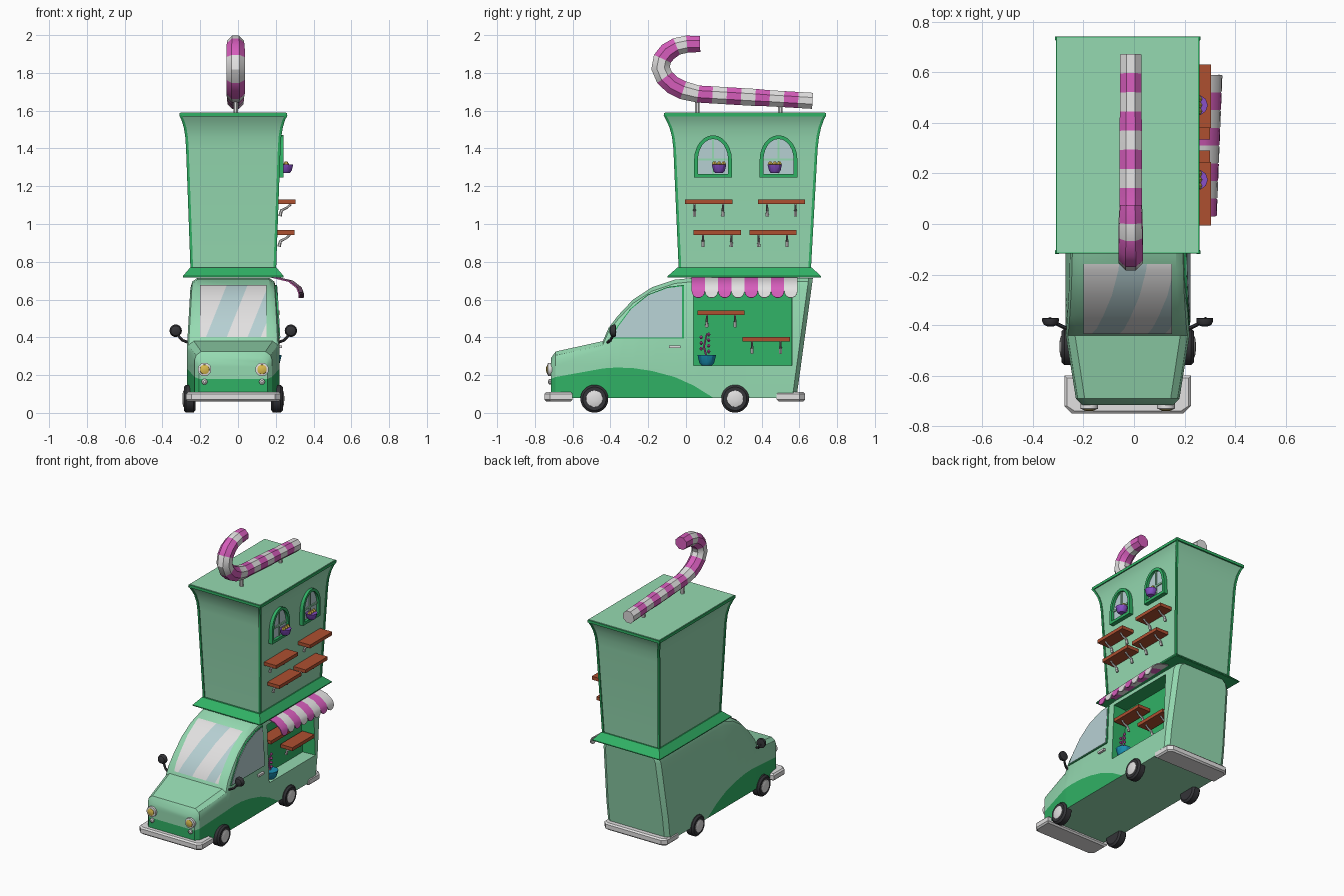
import bpy, bmesh
from math import sin, cos, pi, radians
from mathutils import Vector

if "Cube" in bpy.data.objects:
    bpy.data.objects.remove(bpy.data.objects["Cube"], do_unlink=True)

CX = -0.025  # centre line of the van


def material(name, *rgb):
    m = bpy.data.materials.new(name)
    m.use_nodes = True
    m.diffuse_color = (*rgb, 1)
    m.node_tree.nodes["Principled BSDF"].inputs["Base Color"].default_value = (*rgb, 1)
    return m


MINT = material("mint green", 0.30, 0.70, 0.44)
GREEN = material("leaf green", 0.03, 0.44, 0.13)
PINK = material("candy pink", 0.67, 0.11, 0.50)
WHITE = material("soft white", 0.76, 0.75, 0.75)
GLASS = material("pale blue glass", 0.47, 0.63, 0.65)
BLACK = material("rubber black", 0.035, 0.035, 0.04)
WOOD = material("orange wood", 0.42, 0.08, 0.03)
PURPLE = material("purple", 0.25, 0.08, 0.58)
TEAL = material("teal", 0.01, 0.28, 0.45)
YELLOW = material("yellow", 0.70, 0.50, 0.08)


def make(name, verts, faces, mats, idx=None):
    """Mesh object with outward normals, sharp edges kept above 32 degrees."""
    me = bpy.data.meshes.new(name)
    me.from_pydata(verts, [], faces)
    for m in mats:
        me.materials.append(m)
    bm = bmesh.new()
    bm.from_mesh(me)
    for i, f in enumerate(bm.faces):
        f.smooth = True
        f.material_index = idx[i] if idx else 0
    bmesh.ops.recalc_face_normals(bm, faces=bm.faces)
    for e in bm.edges:
        e.smooth = e.calc_face_angle(pi) < radians(32)
    bm.to_mesh(me)
    bm.free()
    ob = bpy.data.objects.new(name, me)
    bpy.context.scene.collection.objects.link(ob)
    return ob


def loft(name, rings, *mats, idx=lambda i: 0, cap=True):
    n = len(rings[0])
    verts = [p for r in rings for p in r]
    faces, ids = [], []
    for i in range(len(rings) - 1):
        for j in range(n):
            k = (j + 1) % n
            faces.append((i * n + j, i * n + k, (i + 1) * n + k, (i + 1) * n + j))
            ids.append(idx(i))
    if cap:
        faces += [tuple(range(n)), tuple(range(len(verts) - n, len(verts)))]
        ids += [idx(0), idx(len(rings) - 2)]
    return make(name, verts, faces, mats, ids)


def rect(x0, x1, y0, y1, z):
    return [(x0, y0, z), (x1, y0, z), (x1, y1, z), (x0, y1, z)]


def box(name, x0, x1, y0, y1, z0, z1, mat):
    return loft(name, [rect(x0, x1, y0, y1, z0), rect(x0, x1, y0, y1, z1)], mat)


def tube(name, path, radii, *mats, n=12, idx=lambda i: 0):
    path = [Vector(p) for p in path]
    rings = []
    for i, p in enumerate(path):
        t = (path[min(i + 1, len(path) - 1)] - path[max(i - 1, 0)]).normalized()
        u = t.cross((0, 0, 1) if abs(t.x) > 0.9 else (1, 0, 0)).normalized()
        v = t.cross(u)
        r = radii[i]
        rings.append([p + r * (cos(a) * u + sin(a) * v) for a in (2 * pi * (j + 0.5) / n for j in range(n))])
    return loft(name, rings, *mats, idx=idx)


def half_width(y, z):
    taper = 0.02 * min(max((z - 0.35) / 0.35, 0), 1)
    return 0.245 - taper - 0.16 * max(-0.44 - y, 0)


# Van body: stations of (y, roof height, fender paint height)
ST = [(-.715, .29, .18), (-.69, .325, .19), (-.44, .38, .235), (-.41, .45, .238), (-.36, .515, .24),
      (-.28, .6, .237), (-.18, .665, .222), (-.06, .705, .19), (.04, .715, .145), (.14, .715, .083),
      (.56, .715, .083), (.563, .715, .083), (.585, .715, .083)]
LAST = len(ST) - 1
verts, faces, ids = [], [], []
for i, (y, top, paint) in enumerate(ST):
    inset = 0.02 if i == 0 else 0.03 if i == LAST else 0
    zs = [0.08, paint, min(0.25, top - 0.06), min(0.66, top - 0.045), top - 0.02, top]
    half = []
    for k, z in enumerate(zs):
        yy = y + 0.137 * (z - 0.08) if i > LAST - 2 else y
        half.append((half_width(y, z) - inset - (0, 0, 0, 0, .008, .035)[k], yy, z))
    verts += [(CX + w, a, z) for w, a, z in half] + [(CX - w, a, z) for w, a, z in reversed(half)]
    if i < LAST:
        for j in range(12):
            k = (j + 1) % 12
            faces.append((i * 12 + j, i * 12 + k, i * 12 + 12 + k, i * 12 + 12 + j))
            painted = j in (0, 10) and y < 0.1
            ids.append(2 if j == 2 and 0 < y < 0.5 else int(painted))
for base in (0, LAST * 12):
    for k in range(5):
        faces.append((base + k, base + k + 1, base + 10 - k, base + 11 - k))
        ids.append(int(base == 0 and k == 0))
body = make("van_body", verts, faces, [MINT, GREEN, GREEN], ids)

# Serving hatch pressed into the side
bm = bmesh.new()
bm.from_mesh(body.data)
hatch = [f for f in bm.faces if f.material_index == 2]
rim = bmesh.ops.inset_region(bm, faces=hatch, thickness=0.001, depth=-0.1, use_even_offset=True)["faces"]
for f in rim:
    f.normal_update()
    f.material_index = 0 if f.normal.z > 0.7 else 1
    for e in f.edges:
        e.smooth = False
bm.to_mesh(body.data)
bm.free()

# Windscreen with slanted stripes
rows = [(-.432, .398)] + [s[:2] for s in ST[3:7]] + [(-.155, .673)]
pv = [(x, y - 0.004, z + 0.005) for y, z in rows for x in (-0.2, 0.15)]
screen = make("windscreen", pv, [(2 * i, 2 * i + 1, 2 * i + 3, 2 * i + 2) for i in range(len(rows) - 1)],
              [WHITE, GLASS])
bm = bmesh.new()
bm.from_mesh(screen.data)
for c in (-0.33, -0.22, -0.11, -0.04):
    bmesh.ops.bisect_plane(bm, geom=bm.verts[:] + bm.edges[:] + bm.faces[:], plane_co=(c, 0, 0),
                           plane_no=(1, 0, -0.4))
for f in bm.faces:
    p = f.calc_center_median()
    s = p.x - 0.4 * p.z
    f.material_index = int(-0.33 < s < -0.22 or -0.11 < s < -0.04)
    if f.normal.z < 0:
        f.normal_flip()
bm.to_mesh(screen.data)
bm.free()

# Cab side window and door handle
outline = [(-.02, .4), (-.02, .67), (-.1, .66), (-.2, .622), (-.29, .55), (-.36, .455), (-.39, .4)]
for name, mat, grow, out in (("side_window_frame", GREEN, 1.05, .004), ("side_window", GLASS, 1, .007)):
    pts = [(-.19 + (y + .19) * grow, .52 + (z - .52) * grow) for y, z in outline]
    loft(name, [[(CX + half_width(y, z) + d, y, z) for y, z in pts] for d in (-.01, out)], mat)
box("door_handle", .21, .232, -.09, -.03, .344, .358, WHITE)

# Bumpers with chamfered ends
for name, y0, s in (("front_bumper", -.75, 1), ("rear_bumper", .63, -1)):
    rings = []
    for z, d in ((.06, .01), (.07, 0), (.1, 0), (.11, .01)):
        w = 0.25 - d
        rings.append([(CX + x, y0 + s * y, z) for x, y in
                      ((-w, .15 - d), (-w, .03), (-w + .03, d), (w - .03, d), (w, .03), (w, .15 - d))])
    loft(name, rings, WHITE)

# Wheels, mirrors and lamps on both sides
for side, s in (("left", 1), ("right", -1)):
    for end, y in (("front", -.485), ("rear", .26)):
        def at(d):
            return (CX + s * (.2 + d), y, .075)
        tube(f"{end}_{side}_tyre", [at(d) for d in (0, .01, .05, .062, .06)],
             [.06, .074, .074, .062, .045], BLACK, n=24)
        tube(f"{end}_{side}_hub", [at(d) for d in (.05, .064, .068, .07)], [.046, .043, .03, .012], WHITE, n=24)
    tube(f"{side}_mirror_arm", [(CX + s * x, y, z) for x, y, z in ((.23, -.42, .37), (.27, -.4, .385), (.31, -.375, .43))],
         [.008] * 3, BLACK, n=6)
    tube(f"{side}_mirror", [(CX + s * .305, -.385 + d, .435) for d in (-.02, -.014, 0, .012, .014)],
         [.012, .026, .033, .033, .025], BLACK, n=14)
    x = CX + s * .152
    tube(f"{side}_headlight_ring", [(x, y, .23) for y in (-.70, -.73, -.733)], [.036, .036, .028], WHITE, n=16)
    tube(f"{side}_headlight", [(x, y, .23) for y in (-.72, -.735, -.74)], [.028, .025, .012], YELLOW, n=16)
    tube(f"{side}_indicator", [(x, y, .165) for y in (-.70, -.724, -.73)], [.017, .015, .007], WHITE, n=10)

# Tower: rings of (height, half width, front, back)
TW = [(.72, .219, -.03, .653), (.77, .22, -.032, .655), (1.4, .243, -.06, .69), (1.46, .247, -.067, .697),
      (1.51, .255, -.08, .708), (1.55, .267, -.098, .722), (1.575, .28, -.112, .735)]
loft("tower_walls", [rect(CX - w, CX + w, a, b, z) for z, w, a, b in TW], MINT)
for i in range(4):
    corner = [rect(CX - w, CX + w, a, b, z)[i] for z, w, a, b in TW]
    loft("tower_corner_trim", [rect(x - .007, x + .007, y - .007, y + .007, z) for x, y, z in corner], GREEN)
box("roof_trim", CX - .284, CX + .284, -.117, .742, 1.568, 1.587, GREEN)
box("roof_top", CX - .279, CX + .279, -.112, .737, 1.58, 1.59, MINT)
loft("tower_skirt", [rect(CX - .267, CX + .267, -.097, .715, .718), rect(CX - .267, CX + .267, -.097, .715, .724),
                     rect(CX - .228, CX + .228, -.045, .665, .77)], GREEN)


# Arched tower windows with flower bowls
def arch(x, yc, hw, z0, zs, zt):
    arc = [(x, yc + hw * cos(a), zs + (zt - zs) * sin(a)) for a in (pi * i / 12 for i in range(13))]
    return [(x, yc - hw, z0), (x, yc + hw, z0)] + arc


def flower_bowl(name, x, y, z, r, mat):
    tube(name, [(x, y, z + h * r) for h in (0, .3, 1.1, 1.1, .9)], [.55 * r, .8 * r, r, .85 * r, .8 * r], mat, n=10)


for yc, yp in ((.143, .175), (.49, .47)):
    outer = [arch(x, yc, .1, 1.245, 1.34, 1.47) for x in (.2, .242)]
    inner = [arch(x, yc, .08, 1.265, 1.34, 1.45) for x in (.242, .2)]
    loft("window_frame", outer + inner + outer[:1], GREEN, cap=False)
    loft("window_pane", [arch(x, yc, .083, 1.262, 1.34, 1.453) for x in (.2, .223)], GLASS)
    box("window_bar", .21, .23, yc - .006, yc + .006, 1.26, 1.45, MINT)
    box("window_crossbar", .21, .23, yc - .08, yc + .08, 1.335, 1.347, MINT)
    flower_bowl("window_bowl", .252, yp, 1.27, .04, PURPLE)
    for d in (-.024, 0, .024):
        tube("flower", [(.255, yp + d, z) for z in (1.3, 1.318, 1.332)], [.008, .015, .006], YELLOW, n=6)

# Shelves on curved brackets, on the tower and inside the hatch
for x, y, z in ((.21, -.005, 1.117), (.21, .38, 1.117), (.205, .04, .955), (.205, .335, .955),
                (.125, .06, .53), (.125, .3, .39)):
    box("shelf", x, x + .095, y, y + .25, z - .012, z + .012, WOOD)
    for by in (y + .05, y + .2):
        tube("shelf_bracket", [(x + dx, by, z + dz) for dx, dz in ((.07, -.012), (.05, -.03), (.02, -.045), (.012, -.075))],
             [.006, .006, .008, .01], WHITE, n=6)

# Potted plant in the hatch
flower_bowl("plant_pot", .18, .11, .25, .052, TEAL)
tube("plant_stem", [(.18, .11, .29), (.18, .095, .35), (.18, .11, .42)], [.006, .006, .004], PINK, n=6)
for i in range(7):
    y, z = .1 + .02 * (-1) ** i, .325 + .015 * i
    tube("plant_leaf", [(.18, y, z - .01), (.18, y, z), (.18, y, z + .01)], [.004, .011, .004], PINK, n=6)

# Striped awning with scalloped hem
verts, faces, ids = [], [], []
STEP = 0.07
for i in range(8):
    y0, b = 0.03 + STEP * i, len(verts)
    for x, z in ((.19, .722), (.28, .7), (.325, .665), (.333, .645)):
        verts += [(x + .04 * (y - .3), y, z) for y in (y0, y0 + STEP)]
    faces += [(b + k, b + k + 1, b + k + 3, b + k + 2) for k in (0, 2, 4)]
    for k in range(1, 7):
        a = pi * k / 7
        y = y0 + STEP / 2 * (1 + cos(a))
        verts.append((.338 + .04 * (y - .3), y, .645 - .036 * sin(a)))
    faces.append((b + 6, b + 7, *range(b + 8, b + 14)))
    ids += [i % 2] * 4
awning = make("awning", verts, faces, [PINK, WHITE], ids)
awning.modifiers.new("thickness", "SOLIDIFY").thickness = 0.007

# Candy cane on two posts
cane = [(.67 - .0757 * i, 1.652 + .0045 * i) for i in range(9)]
cane += [(-.015, 1.708), (-.07, 1.735), (-.113, 1.775), (-.135, 1.825), (-.125, 1.875),
         (-.095, 1.912), (-.05, 1.94), (.005, 1.952), (.075, 1.953)]
bands = "WPWPWPWPWPPWWPPWP"
tube("candy_cane", [(-.013, y, z) for y, z in cane], [.046] * 4 + [.049] * 5 + [.053] * 6 + [.05, .049, .046],
     WHITE, PINK, n=8, idx=lambda i: int(bands[i] == "P"))
for y in (.06, .5):
    tube("cane_post", [(-.013, y, 1.58), (-.013, y, 1.67)], [.013, .013], WHITE, n=8)
